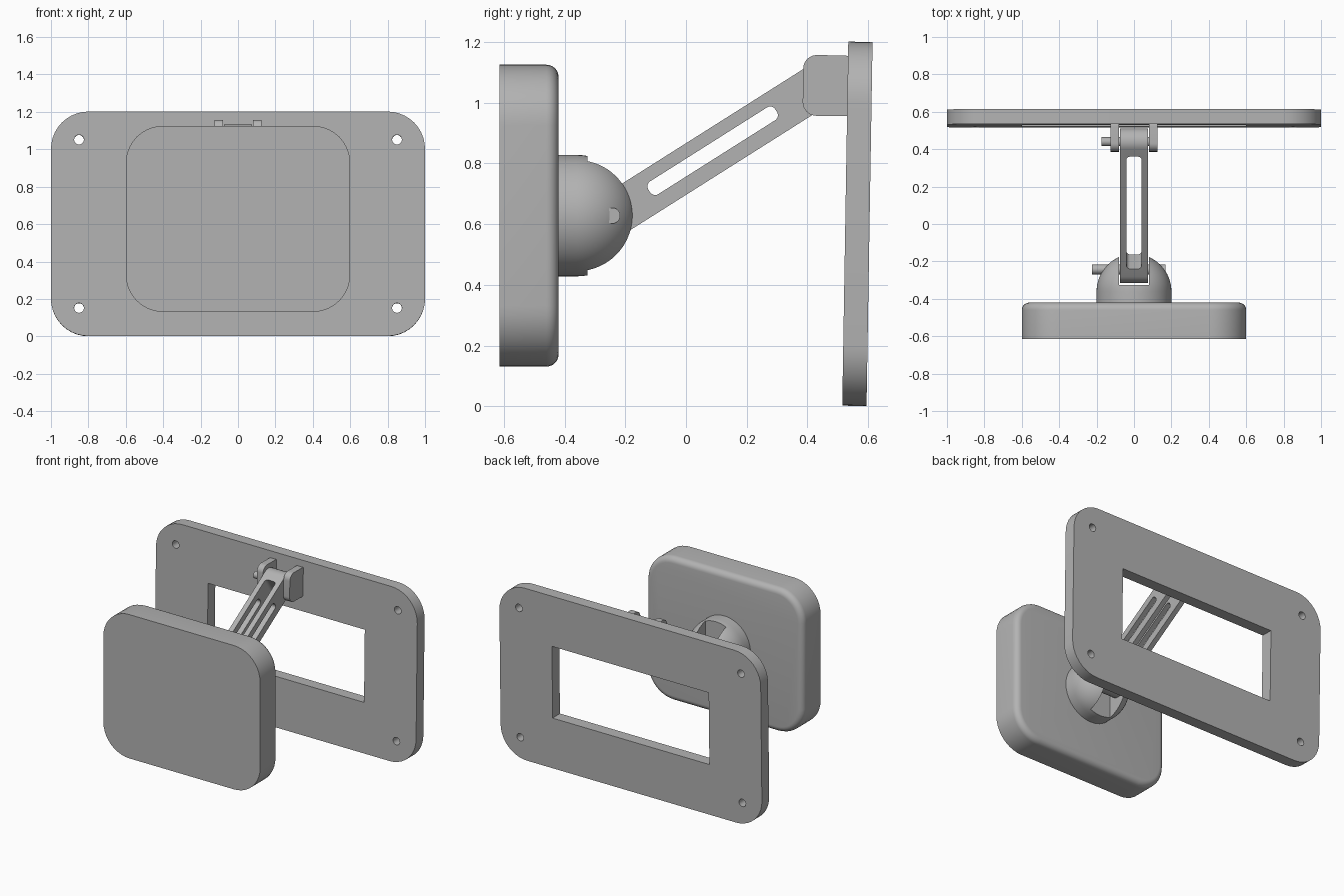
import bpy, bmesh
from math import cos, sin, pi, radians
from mathutils import Matrix, Vector

cube = bpy.data.objects.get("Cube")
if cube:
    bpy.data.objects.remove(cube, do_unlink=True)

grey = bpy.data.materials.new("plain grey")
grey.use_nodes = True
colour = (0.45, 0.45, 0.45, 1)
grey.diffuse_color = colour
grey.node_tree.nodes["Principled BSDF"].inputs["Base Color"].default_value = colour


def move(x, y, z):
    return Matrix.Translation((x, y, z))


def turn(angle):
    return Matrix.Rotation(radians(angle), 4, 'X')


# Outline upright and facing the front / outline in the side plane
FRONT = turn(90)
SIDE = Matrix(((0, 0, 1, 0), (1, 0, 0, 0), (0, 1, 0, 0), (0, 0, 0, 1)))


def finish(name, bm, matrix):
    bmesh.ops.recalc_face_normals(bm, faces=bm.faces)
    bm.transform(matrix)
    mesh = bpy.data.meshes.new(name)
    bm.to_mesh(mesh)
    bm.free()
    mesh.materials.append(grey)
    obj = bpy.data.objects.new(name, mesh)
    bpy.context.collection.objects.link(obj)
    return obj


def prism(name, w, h, r, depth, matrix, fillet=0, seg=10):
    """Rounded rectangle extruded evenly about its own plane."""
    bm = bmesh.new()
    verts = []
    for k, (sx, sy) in enumerate(((1, 1), (-1, 1), (-1, -1), (1, -1))):
        for i in range(seg + 1 if r else 1):
            a = (k + i / seg) * pi / 2
            verts.append(bm.verts.new((sx * (w / 2 - r) + r * cos(a),
                                       sy * (h / 2 - r) + r * sin(a), -depth / 2)))
    bm.faces.new(verts)
    bmesh.ops.remove_doubles(bm, verts=bm.verts, dist=1e-5)
    new = bmesh.ops.extrude_face_region(bm, geom=bm.faces[:])["geom"]
    bmesh.ops.translate(bm, vec=(0, 0, depth),
                        verts=[g for g in new if isinstance(g, bmesh.types.BMVert)])
    if fillet:
        rim = [e for e in bm.edges if all(v.co.z < 0 for v in e.verts)]
        bmesh.ops.bevel(bm, geom=rim, offset=fillet, segments=6, profile=0.5, affect='EDGES')
    return finish(name, bm, matrix)


def rod(name, r, x0, x1, y, z):
    return prism(name, 2 * r, 2 * r, r, x1 - x0, move((x0 + x1) / 2, y, z) @ SIDE, seg=8)


def cut(obj, *cutters):
    bpy.context.view_layer.objects.active = obj
    for c in cutters:
        mod = obj.modifiers.new("cut", 'BOOLEAN')
        mod.operation, mod.solver, mod.object = 'DIFFERENCE', 'EXACT', c
        bpy.ops.object.modifier_apply(modifier=mod.name)
        bpy.data.objects.remove(c, do_unlink=True)
    return obj


parts = []

# Front pad with a rounded rear rim
parts.append(prism("front_pad", 1.2, 0.995, 0.2, 0.195,
                   move(0, -0.5175, 0.628) @ FRONT, fillet=0.04))

# Domed socket, slotted for the arm
BALL_Z = 0.628
bm = bmesh.new()
profile = [Vector((0, 0, -0.065)), Vector((0.2, 0, -0.065))]
profile += [Vector((0.2 * cos(a), 0, 0.2 * sin(a))) for a in (i * pi / 32 for i in range(17))]
ring = [bm.verts.new(p) for p in profile]
edges = [bm.edges.new(pair) for pair in zip(ring, ring[1:])]
bmesh.ops.spin(bm, geom=ring + edges, cent=(0, 0, 0), axis=(0, 0, 1),
               angle=2 * pi, steps=64, use_merge=True)
bmesh.ops.remove_doubles(bm, verts=bm.verts, dist=1e-5)
socket = finish("ball_socket", bm, move(0, -0.36, BALL_Z) @ turn(-90))
parts.append(cut(socket, prism("slot", 0.16, 0.6, 0, 0.4, move(0, -0.125, BALL_Z) @ FRONT)))

# Sloping arm with crossing slots
PIVOT_Y, LENGTH = -0.243, 0.808
ARM = move(0, PIVOT_Y, BALL_Z) @ turn(32.3) @ move(0, LENGTH / 2, 0)
arm = prism("arm", LENGTH + 0.144, 0.144, 0.072, 0.15, ARM @ SIDE)
parts.append(cut(arm,
                 prism("side_slot", 0.495, 0.05, 0.02, 0.4, ARM @ move(0, -0.01, 0.004) @ SIDE),
                 prism("upper_slot", 0.08, 0.71, 0.02, 0.4, ARM)))

# Slightly tilted back plate with window and corner holes
PLATE = move(0, 0.565, 0.601) @ turn(-0.95)
plate = prism("back_plate", 2, 1.2, 0.2, 0.08, PLATE @ FRONT)
holes = [prism("hole", 0.052, 0.052, 0.026, 0.4, PLATE @ move(x, 0, z) @ FRONT, seg=6)
         for x in (-0.85, 0.85) for z in (-0.45, 0.45)]
window = prism("window", 1.2, 0.5, 0, 0.4, PLATE @ FRONT)
parts.append(cut(plate, window, *holes))

# Hinge ears on the plate
for side, x in (("left", 0.1025), ("right", -0.1025)):
    parts.append(prism(side + "_hinge_ear", 0.18, 0.2, 0.045, 0.047,
                       PLATE @ move(x, -0.097, 0.454) @ SIDE))

# Hinge pins
parts.append(rod("socket_pin", 0.026, -0.225, 0.168, PIVOT_Y, BALL_Z))
parts.append(rod("hinge_pin", 0.024, -0.175, 0.124, 0.44, 1.06))

bpy.ops.object.select_all(action='DESELECT')
for obj in parts:
    obj.select_set(True)
bpy.context.view_layer.objects.active = parts[0]
bpy.ops.object.shade_smooth_by_angle(angle=radians(30))
